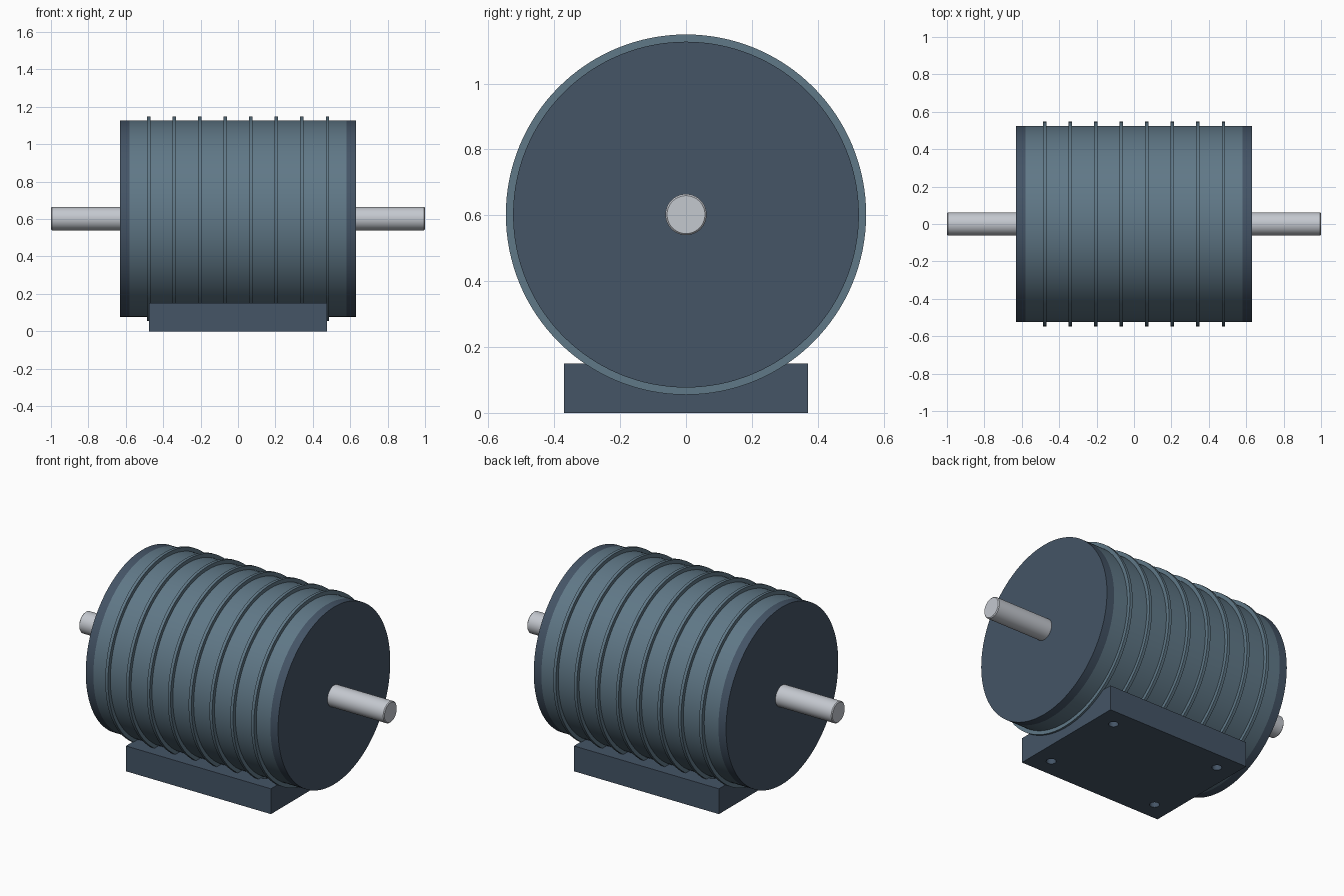
import bpy
import bmesh
import math
from mathutils import Matrix, Vector

AXIS_Z = 0.602
BODY_R = 0.525
SHAFT_R = 0.0625

cube = bpy.data.objects.get("Cube")
if cube:
    bpy.data.objects.remove(cube, do_unlink=True)


def material(name, rgb):
    mat = bpy.data.materials.new(name)
    mat.use_nodes = True
    colour = (*rgb, 1)
    mat.diffuse_color = colour
    mat.node_tree.nodes["Principled BSDF"].inputs["Base Color"].default_value = colour
    return mat


blue = material("steel blue", (0.117, 0.188, 0.243))
navy = material("dark slate", (0.058, 0.089, 0.133))
metal = material("light steel", (0.552, 0.578, 0.624))


def add_object(name, bm, mat, smooth=True):
    bmesh.ops.recalc_face_normals(bm, faces=bm.faces[:])
    mesh = bpy.data.meshes.new(name)
    bm.to_mesh(mesh)
    bm.free()
    if mat:
        mesh.materials.append(mat)
    obj = bpy.data.objects.new(name, mesh)
    bpy.context.collection.objects.link(obj)
    if smooth:
        bpy.ops.object.select_all(action="DESELECT")
        bpy.context.view_layer.objects.active = obj
        obj.select_set(True)
        bpy.ops.object.shade_smooth_by_angle(angle=math.radians(30))
    return obj


def lathe(name, profile, mat, segments=128):
    """Spin (x, radius) points about the shaft axis."""
    bm = bmesh.new()
    verts = [bm.verts.new((x, 0, r)) for x, r in profile]
    edges = [bm.edges.new(pair) for pair in zip(verts, verts[1:])]
    bmesh.ops.spin(bm, geom=verts + edges, cent=(0, 0, 0), axis=(1, 0, 0),
                   angle=math.tau, steps=segments, use_merge=True)
    bmesh.ops.remove_doubles(bm, verts=bm.verts[:], dist=1e-5)
    bmesh.ops.translate(bm, verts=bm.verts[:], vec=(0, 0, AXIS_Z))
    return add_object(name, bm, mat)


def disc(name, x0, x1, radius, mat):
    return lathe(name, [(x0, 0), (x0, radius), (x1, radius), (x1, 0)], mat)


# Round housing with its cooling ribs
disc("housing", -0.58, 0.58, BODY_R, blue)
for i in range(8):
    x = -0.478 + i * 0.1366
    lathe(f"cooling_rib_{i + 1}",
          [(x - 0.009, 0.5), (x - 0.009, 0.547), (x + 0.009, 0.547), (x + 0.009, 0.5)], blue)

# End caps
for side, sign in (("left", 1), ("right", -1)):
    disc(f"{side}_end_cap", sign * 0.58, sign * 0.63, BODY_R, navy)

# Shaft through the housing, with chamfered ends
lathe("shaft", [(-1, 0), (-1, SHAFT_R - 0.005), (-0.995, SHAFT_R), (0.995, SHAFT_R),
                (1, SHAFT_R - 0.005), (1, 0)], metal, 64)

# Mounting base with four bolt holes
bm = bmesh.new()
bmesh.ops.create_cube(bm, size=1, matrix=Matrix.Translation((0, 0, 0.075))
                      @ Matrix.Diagonal((0.95, 0.74, 0.15, 1)))
base = add_object("mounting_base", bm, navy, smooth=False)

bm = bmesh.new()
for sx in (-1, 1):
    for sy in (-1, 1):
        spot = Vector((sx * 0.362, sy * 0.26, 0.075))
        bmesh.ops.create_cone(bm, cap_ends=True, segments=32, radius1=0.027,
                              radius2=0.027, depth=0.4, matrix=Matrix.Translation(spot))
cutter = add_object("bolt_hole_cutter", bm, navy, smooth=False)
cutter.hide_render = True

cut = base.modifiers.new("bolt holes", "BOOLEAN")
cut.operation = "DIFFERENCE"
cut.solver = "EXACT"
cut.object = cutter
bpy.ops.object.select_all(action="DESELECT")
bpy.context.view_layer.objects.active = base
base.select_set(True)
bpy.ops.object.modifier_apply(modifier=cut.name)
bpy.data.objects.remove(cutter, do_unlink=True)
bpy.ops.object.shade_smooth_by_angle(angle=math.radians(30))
